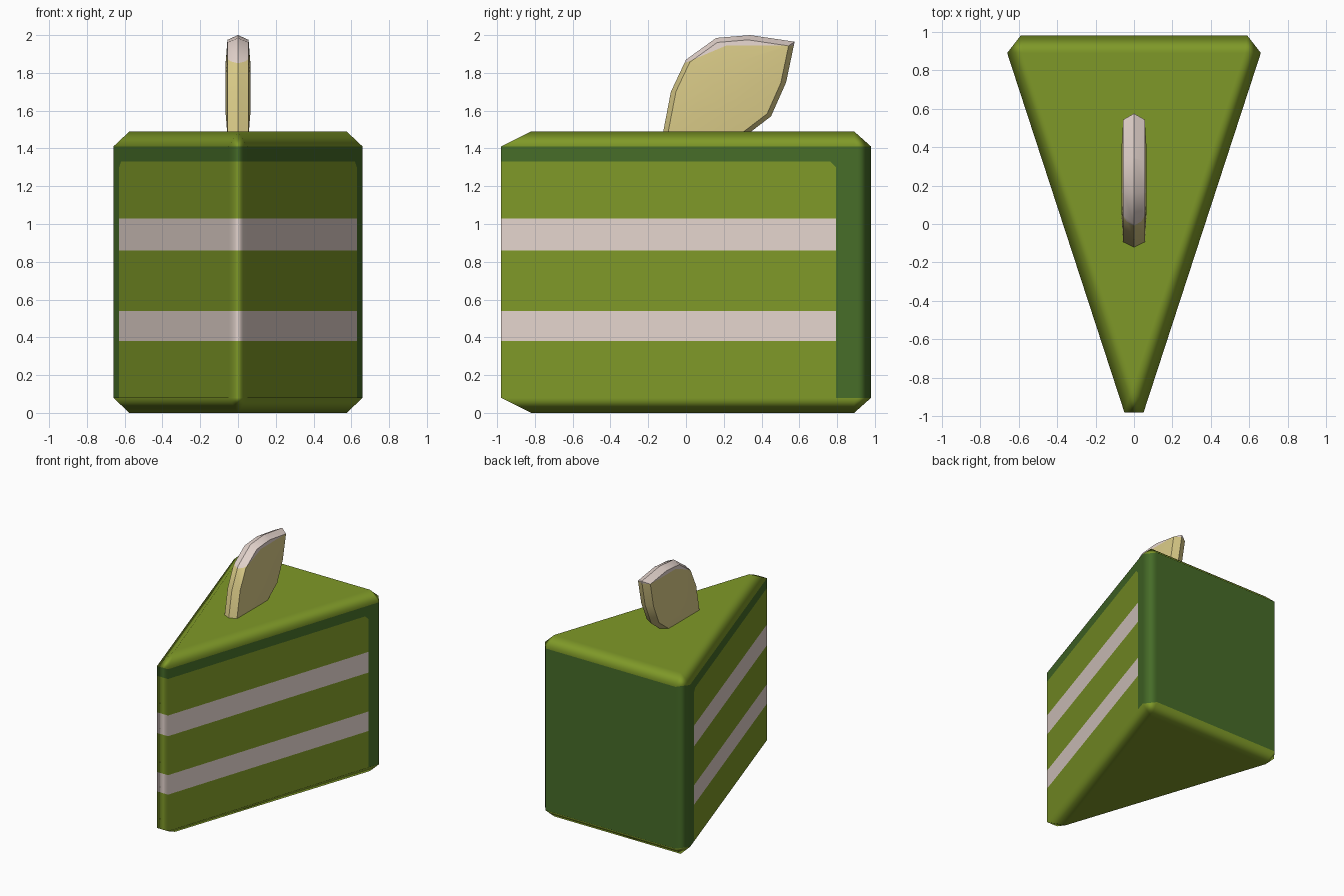
import bpy, bmesh
from mathutils import Vector

if "Cube" in bpy.data.objects:
    bpy.data.objects.remove(bpy.data.objects["Cube"])


def material(name, r, g, b):
    lin = [((c / 255 + 0.055) / 1.055) ** 2.4 for c in (r, g, b)]
    m = bpy.data.materials.new(name)
    m.diffuse_color = (*lin, 1)
    m.use_nodes = True
    m.node_tree.nodes["Principled BSDF"].inputs["Base Color"].default_value = m.diffuse_color
    return m


GREEN = material("sponge_green", 127, 153, 40)
DARK = material("dark_green_icing", 70, 108, 40)
CREAM = material("cream", 228, 212, 205)
YELLOW = material("pale_yellow", 218, 203, 136)


def cut(bm, point, normal, test=lambda f: True):
    """Split the faces that pass the test along a plane."""
    faces = [f for f in bm.faces if test(f)]
    geom = faces + list({e for f in faces for e in f.edges}) \
        + list({v for f in faces for v in f.verts})
    bmesh.ops.bisect_plane(bm, geom=geom, dist=1e-5, plane_co=point, plane_no=normal)
    bm.normal_update()


def finish(bm, name, mats, rule):
    """Colour faces by rule and make the object."""
    for f in bm.faces:
        f.material_index = mats.index(rule(f.calc_center_median()))
        f.smooth = True
    me = bpy.data.meshes.new(name)
    bm.to_mesh(me)
    bm.free()
    for m in mats:
        me.materials.append(m)
    ob = bpy.data.objects.new(name, me)
    bpy.context.collection.objects.link(ob)
    return ob


# Cake wedge: triangular prism with chamfered edges
tri = [(0, -0.82), (0.575, 0.89), (-0.575, 0.89)]
hexa = [(-0.05, -0.98), (0.05, -0.98), (0.66, 0.89),
        (0.59, 0.98), (-0.59, 0.98), (-0.66, 0.89)]
LOW, HIGH, TOP = 0.08, 1.41, 1.49
bm = bmesh.new()
rings = []
for z_tri, z_hex in ((0, LOW), (TOP, HIGH)):
    t = [bm.verts.new((x, y, z_tri)) for x, y in tri]
    h = [bm.verts.new((x, y, z_hex)) for x, y in hexa]
    bm.faces.new(t)
    for i in range(3):
        bm.faces.new((h[2 * i], h[2 * i + 1], t[i]))
        bm.faces.new((h[2 * i + 1], h[(2 * i + 2) % 6], t[(i + 1) % 3], t[i]))
    rings.append(h)
for i in range(6):
    j = (i + 1) % 6
    bm.faces.new((rings[0][i], rings[0][j], rings[1][j], rings[1][i]))
bmesh.ops.recalc_face_normals(bm, faces=bm.faces[:])

# Cut the layer stripes, the icing border and its clipped corner
wall = lambda f: abs(f.normal.z) < 0.01
side = lambda f: wall(f) and f.normal.y < 0.3
STRIPES = ((0.38, 0.54), (0.86, 1.03))
cut(bm, (0, 0.795, 0), (0, 1, 0), side)
panel = lambda f: side(f) and f.calc_center_median().y < 0.79
for z in (0.38, 0.54, 0.86, 1.03, 1.33):
    cut(bm, (0, 0, z), (0, 0, 1), panel)
cut(bm, (0, 0.765, 1.33), (0, 1, 1),
    lambda f: panel(f) and 1.03 < f.calc_center_median().z < 1.33)


def cake_colour(c):
    if not LOW < c.z < HIGH:
        return GREEN
    if c.y > 0.79 or c.z > 1.33 or c.y + c.z > 2.095:
        return DARK
    return CREAM if any(a < c.z < b for a, b in STRIPES) else GREEN


# Vertex normals follow the largest flat side, so only the chamfers look rounded
bm.normal_update()
bm.verts.index_update()
area = {f: sum(g.calc_area() for g in bm.faces if g.normal.dot(f.normal) > 0.999)
        for f in bm.faces}
normals = [max(v.link_faces, key=area.get).normal.copy() for v in bm.verts]
cake = finish(bm, "cake_slice", [GREEN, DARK, CREAM], cake_colour)
cake.data.normals_split_custom_set_from_vertices(normals)

# Fruit wedge standing in the top: ridged rim with slightly domed sides
outline = [(-0.13, 1.44), (-0.08, 1.70), (0.0, 1.87), (0.16, 1.985), (0.34, 2.0),
           (0.575, 1.965), (0.53, 1.75), (0.45, 1.57), (0.28, 1.44)]
mid = Vector((0.22, 1.72))
bm = bmesh.new()
loops = []
for x, s in ((-0.065, 0.5), (-0.056, 0.91), (0, 1), (0.056, 0.91), (0.065, 0.5)):
    pts = [mid + (Vector(p) - mid) * s for p in outline]
    loops.append([bm.verts.new((x, p.x, p.y)) for p in pts])
n = len(outline)
for a, b in zip(loops, loops[1:]):
    for i in range(n):
        j = (i + 1) % n
        bm.faces.new((a[i], a[j], b[j], b[i]))
bm.faces.new(loops[0])
bm.faces.new(loops[-1])
bmesh.ops.recalc_face_normals(bm, faces=bm.faces[:])

# Cream edge along the top of the wedge
cut(bm, (0, 0, 1.855), (0, -0.42, 1))
cut(bm, (0, 0, 1.945), (0, 0, 1), lambda f: f.calc_center_median().y > 0.15)
wedge = finish(bm, "fruit_wedge", [YELLOW, CREAM],
               lambda c: CREAM if c.z > min(1.855 + 0.42 * c.y, 1.945) else YELLOW)
bpy.context.view_layer.objects.active = wedge
wedge.select_set(True)
bpy.ops.object.shade_smooth_by_angle(angle=0.7)
